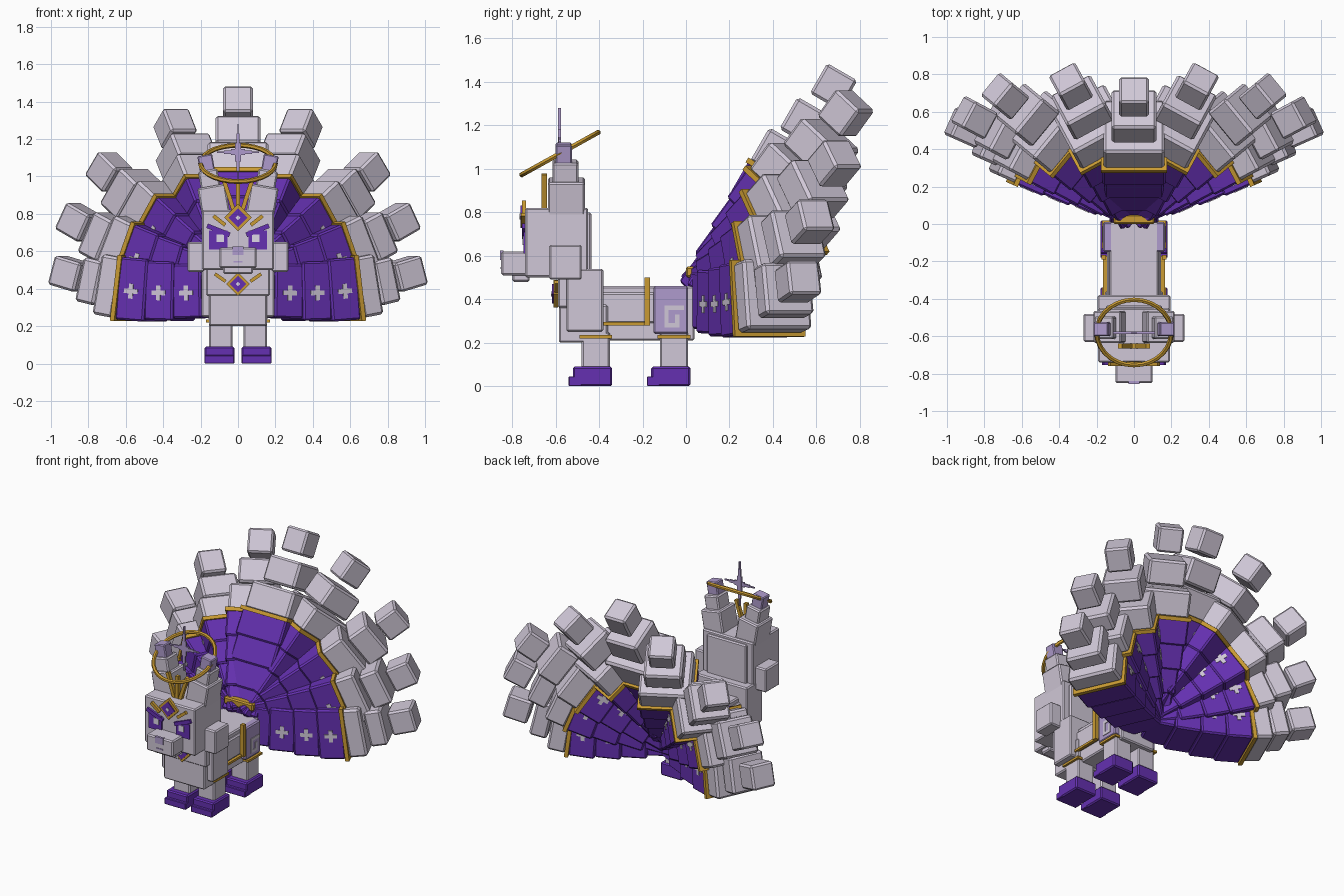
import bpy, bmesh, math
from mathutils import Matrix, Vector

if "Cube" in bpy.data.objects:
    bpy.data.objects.remove(bpy.data.objects["Cube"])


def material(name, r, g, b):
    m = bpy.data.materials.new(name)
    m.use_nodes = True
    m.diffuse_color = (r, g, b, 1)
    m.node_tree.nodes["Principled BSDF"].inputs["Base Color"].default_value = (r, g, b, 1)
    return m


FUR = material("pale lilac grey", .63, .575, .68)
PURPLE = material("deep purple", .13, .03, .44)
GOLD = material("gold", .59, .33, .033)
LILAC = material("soft lilac", .43, .33, .61)
WHITE = material("eye white", .82, .78, .9)


def block(name, mat, size, matrix, bevel=.008):
    """A box of the given size, placed by a matrix, with narrow chamfers."""
    mesh = bpy.data.meshes.new(name)
    bm = bmesh.new()
    bmesh.ops.create_cube(bm, size=1, matrix=Matrix.Diagonal((*size, 1)))
    bm.to_mesh(mesh)
    bm.free()
    mesh.materials.append(mat)
    ob = bpy.data.objects.new(name, mesh)
    ob.matrix_world = matrix
    bpy.context.collection.objects.link(ob)
    if bevel:
        mod = ob.modifiers.new("chamfer", 'BEVEL')
        mod.width, mod.segments = bevel, 1
    return ob


def box(name, mat, x, y, z, bevel=.008, roll=0):
    """A box from its (low, high) ranges; roll turns it about the y axis."""
    ranges = (x, y, z)
    centre = Vector([(a + b) / 2 for a, b in ranges])
    turn = Matrix.Rotation(math.radians(roll), 4, 'Y')
    return block(name, mat, [b - a for a, b in ranges], Matrix.Translation(centre) @ turn, bevel)


def pair(name, mat, x, y, z, bevel=.008, roll=0):
    box("left_" + name, mat, x, y, z, bevel, roll)
    box("right_" + name, mat, (-x[1], -x[0]), y, z, bevel, -roll)


def mid(name, mat, half, y, z, bevel=.008, roll=0):
    box(name, mat, (-half, half), y, z, bevel, roll)


# Torso
mid("body", FUR, .13, (-.42, .04), (.21, .46))
mid("body_side_panels", FUR, .145, (-.39, -.14), (.29, .43))
mid("chest", FUR, .155, (-.585, -.36), (.2, .375))
mid("mane", FUR, .195, (-.55, -.38), (.25, .54))
mid("throat", FUR, .17, (-.59, -.4), (.36, .52))
mid("hips", LILAC, .165, (-.15, .01), (.24, .46))
mid("tail_root", GOLD, .11, (0, .05), (.5, .55))
pair("harness_band", GOLD, (.15, .175), (-.19, -.165), (.28, .5), 0)
pair("harness_strap", GOLD, (.145, .165), (-.38, -.17), (.28, .295), 0)

# Square spiral on each hip
for part, y, z in [("top", (-.1, -.01), (.35, .37)), ("front", (-.1, -.08), (.27, .37)),
                   ("bottom", (-.1, -.03), (.27, .29)), ("back", (-.05, -.03), (.27, .33))]:
    pair("hip_spiral_" + part, FUR, (.164, .169), y, z, 0)

# Legs with stepped shoes
for where, y in [("front", -.48), ("hind", -.12)]:
    pair(where + "_leg", FUR, (.03, .155), (y, y + .13), (.08, .25))
    pair(where + "_shoe", PURPLE, (.02, .18), (y - .04, y + .14), (0, .09))
    pair(where + "_shoe_toe", PURPLE, (.02, .18), (y - .06, y), (0, .045), .004)
    pair(where + "_leg_band", GOLD, (.02, .17), (y - .01, y + .14), (.22, .235), 0)

# Head
mid("head", FUR, .192, (-.74, -.45), (.5, .82))
mid("head_back", FUR, .15, (-.47, -.435), (.53, .8))
pair("cheek", FUR, (.18, .27), (-.63, -.48), (.49, .65))
mid("snout", FUR, .1, (-.85, -.72), (.51, .62))
mid("jaw", FUR, .08, (-.8, -.72), (.48, .53))
mid("nose", LILAC, .03, (-.856, -.84), (.58, .625), 0)
mid("mouth", LILAC, .025, (-.854, -.85), (.54, .548), 0)

# Eyes and brows
pair("eye", PURPLE, (.055, .155), (-.748, -.739), (.61, .71), 0)
pair("pupil", WHITE, (.075, .115), (-.752, -.743), (.65, .69), 0)
pair("brow", PURPLE, (.04, .17), (-.755, -.735), (.7, .725), 0, -22)
pair("brow_trim", GOLD, (.06, .14), (-.758, -.735), (.755, .775), 0, -38)


def gem(name, y, z, half):
    """A gold-rimmed square stone standing on its corner."""
    for part, mat, scale, depth in [("rim", GOLD, 1, 0), ("stone", PURPLE, .7, .006),
                                    ("glint", WHITE, .18, .01)]:
        r = half * scale
        mid(f"{name}_{part}", mat, r, (y - depth, y + .02), (z - r, z + r), 0, 45)


gem("forehead_gem", -.755, .78, .052)
gem("chest_gem", -.61, .425, .045)
pair("chest_trim", GOLD, (.06, .13), (-.605, -.585), (.45, .468), 0, -35)

# Gold crest spikes above the forehead
mid("crest_spike", GOLD, .011, (-.665, -.64), (.8, .97), 0)
pair("crest_spike", GOLD, (.035, .057), (-.665, -.64), (.8, .98), 0, 18)

# Ears step inward and lean outward
pair("ear_base", FUR, (.055, .205), (-.635, -.465), (.79, .95), .008, 10)
pair("ear_middle", FUR, (.1, .205), (-.615, -.495), (.92, 1.035), .008, 10)
pair("ear_tip", LILAC, (.13, .21), (-.6, -.525), (1.02, 1.115), .006, 10)

# Tilted halo
bpy.ops.mesh.primitive_torus_add(major_radius=.2, minor_radius=.013, major_segments=28,
                                 minor_segments=6, location=(0, -.58, 1.07),
                                 rotation=(math.radians(29), 0, 0))
halo = bpy.context.object
halo.name = "halo"
halo.data.materials.append(GOLD)
bpy.ops.object.shade_smooth_by_angle()

# Stepped star over the head
for reach, half in [(.15, .004), (.1, .009), (.05, .016)]:
    mid("star_upright", LILAC, half, (-.588, -.575), (1.13 - reach, 1.13 + reach), 0)
    across = reach * .75
    mid("star_arm", LILAC, across, (-.587, -.576), (1.13 - half, 1.13 + half), 0)

# Fan of tails: each is a curling row of blocks with a gold collar and a cube tip
ROOT = Vector((0, .115, .4))
COLLAR = .625
TIP = .16


def tail(name, yaw, pitch, curl, length, side):
    turn = Matrix.Rotation(math.radians(-yaw * side), 4, 'Z')
    frame = Matrix.Translation(ROOT) @ turn @ Matrix.Rotation(math.radians(pitch), 4, 'X')
    bend = Matrix.Rotation(math.radians(curl), 4, 'X')

    def segment(part, mat, width, long, gap, bevel):
        """Adds one block and moves the frame past it; a negative gap overlaps."""
        nonlocal frame
        centre = frame @ Matrix.Translation((0, long / 2, 0))
        block(f"{name}_{part}", mat, (width, long, width), centre, bevel)
        frame = frame @ Matrix.Translation((0, long + gap, 0)) @ bend
        return centre

    step = COLLAR / 4
    for i, width in enumerate((.26, .29, .315, .335)):
        centre = segment("purple", PURPLE, width, step + .01, -.01, .01)
        # Crosses on both side faces
        for way in (-1, 1) if i else ():
            face = centre @ Matrix.Translation((way * width / 2, 0, -.01))
            block(name + "_cross_bar", FUR, (.008, .08, .025), face, 0)
            block(name + "_cross_post", FUR, (.008, .025, .08), face, 0)
    segment("collar", GOLD, .355, .025, -.01, 0)
    room = length - COLLAR - TIP
    segment("grey_wide", FUR, .325, room * .42, room * .04, .014)
    segment("grey_narrow", FUR, .24, room * .4, room * .1, .014)
    segment("tip", FUR, TIP, TIP, 0, .012)


tail("centre_tail", 0, 60, 0, 1.21, 1)
for label, yaw, pitch, curl, length in [("upper", 28.5, 50.5, 0, 1.19),
                                        ("high", 50.5, 33, .6, 1.17),
                                        ("low", 62, 14.5, 1.8, 1.11),
                                        ("bottom", 66, -4, 2.8, 1.07)]:
    tail(f"left_{label}_tail", yaw, pitch, curl, length, 1)
    tail(f"right_{label}_tail", yaw, pitch, curl, length, -1)
